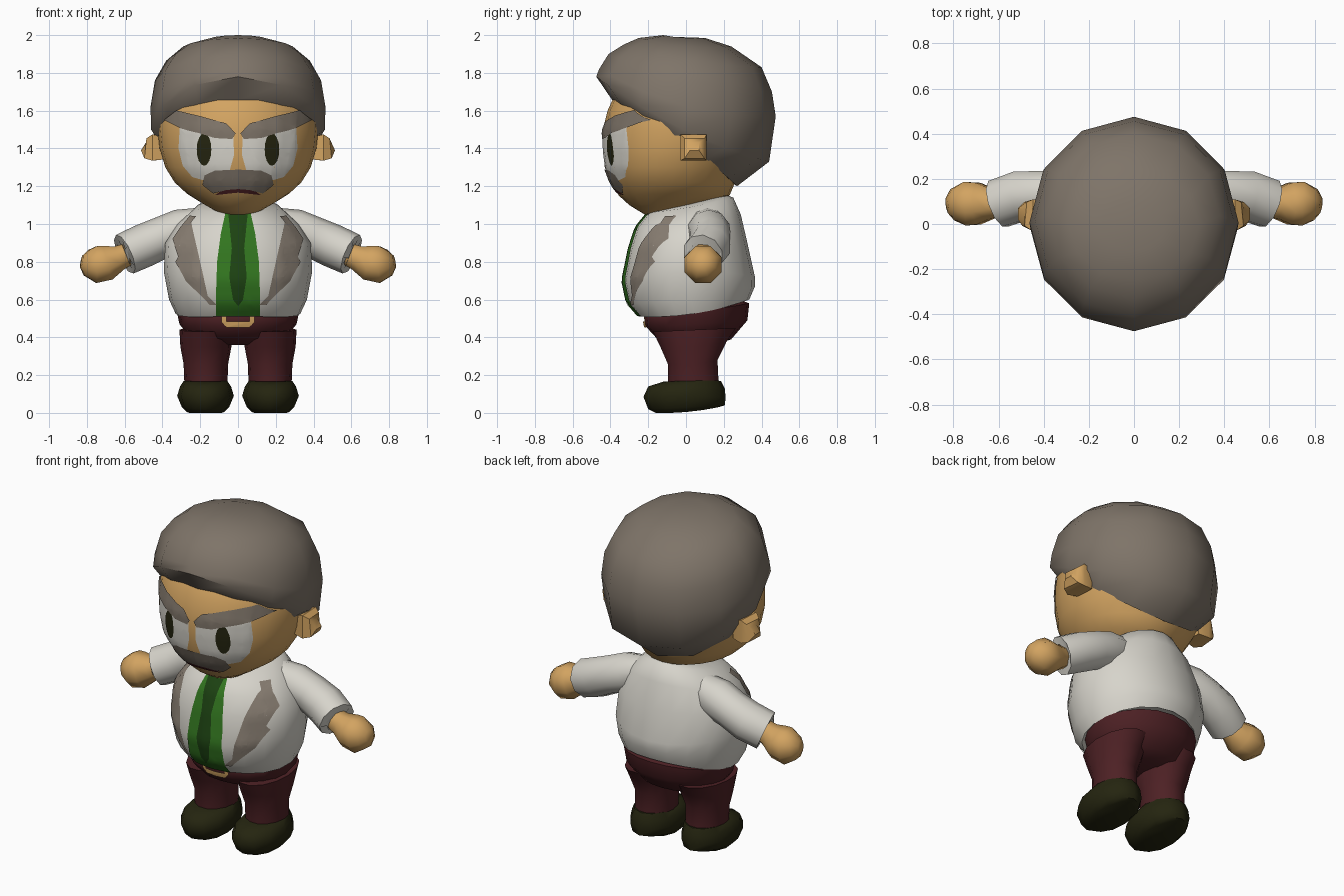
import bpy, bmesh, math
from mathutils import Vector
from mathutils.bvhtree import BVHTree

if "Cube" in bpy.data.objects:
    bpy.data.objects.remove(bpy.data.objects["Cube"])


def material(name, *rgb):
    m = bpy.data.materials.new(name)
    m.use_nodes = True
    m.diffuse_color = (*rgb, 1)
    m.node_tree.nodes["Principled BSDF"].inputs["Base Color"].default_value = (*rgb, 1)
    return m


SKIN = material("tan skin", .65, .37, .12)
HAIR = material("grey brown hair", .21, .175, .14)
SHIRT = material("off white", .68, .66, .60)
PANTS = material("dark maroon", .075, .015, .018)
SHOE = material("dark olive", .018, .018, .005)
GREEN = material("tie green", .032, .18, .014)
DARK_GREEN = material("dark green", .012, .055, .006)
STRIPE = material("stripe grey", .25, .21, .17)


def finish(name, bm, mat, angle=60):
    mesh = bpy.data.meshes.new(name)
    bm.to_mesh(mesh)
    bm.free()
    mesh.materials.append(mat)
    ob = bpy.data.objects.new(name, mesh)
    bpy.context.collection.objects.link(ob)
    bpy.ops.object.select_all(action='DESELECT')
    ob.select_set(True)
    bpy.context.view_layer.objects.active = ob
    bpy.ops.object.shade_smooth_by_angle(angle=math.radians(angle))
    return ob


def skin_rings(name, rings, mat, angle=60):
    """Bridge closed rings of points and cap both ends."""
    bm = bmesh.new()
    loops = [[bm.verts.new(p) for p in ring] for ring in rings]
    n = len(loops[0])
    for a, b in zip(loops, loops[1:]):
        for i in range(n):
            j = (i + 1) % n
            bm.faces.new((a[i], a[j], b[j], b[i]))
    bm.faces.new(loops[0][::-1])
    bm.faces.new(loops[-1])
    bmesh.ops.recalc_face_normals(bm, faces=bm.faces)
    return finish(name, bm, mat, angle)


def loft(name, rows, mat, n=20, cx=0, angle=60):
    """Rows: half width, front y, back y, then z at front, side and back."""
    rings = []
    for w, yf, yb, zf, zs, zb in rows:
        ring = []
        for i in range(n):
            a = 2 * math.pi * i / n
            u = math.sin(a)
            z = zs + u * (zb - zf) / 2 + u * u * ((zb + zf) / 2 - zs)
            ring.append((cx + w * math.cos(a), (yf + yb) / 2 + u * (yb - yf) / 2, z))
        rings.append(ring)
    return skin_rings(name, rings, mat, angle)


def tube(name, path, mat, s, n=10, angle=60):
    """Path rows: x, y, z, radius; s mirrors across x."""
    pts = [Vector((s * x, y, z)) for x, y, z, r in path]
    rings = []
    for i, p in enumerate(pts):
        d = (pts[min(i + 1, len(pts) - 1)] - pts[max(i - 1, 0)]).normalized()
        side = Vector((0, 1, 0))
        side = (side - d * side.dot(d)).normalized()
        up = d.cross(side)
        r = path[i][3]
        rings.append([p + r * (math.cos(t) * side + math.sin(t) * up)
                      for t in (2 * math.pi * (k + .5) / n for k in range(n))])
    return skin_rings(name, rings, mat, angle)


def decal(name, outline, target, offset, mat, s=1):
    """Cut a flat outline into a fine grid and press it on the target's front."""
    me = target.data
    tree = BVHTree.FromPolygons([v.co for v in me.vertices],
                                [p.vertices[:] for p in me.polygons])
    bm = bmesh.new()
    f = bm.faces.new([bm.verts.new((s * x, -1, z)) for x, z in outline])
    bmesh.ops.triangulate(bm, faces=[f])
    for axis, lo in ((0, -.45), (2, .42)):
        for k in range(45):
            co, no = Vector(), Vector()
            co[axis], no[axis] = lo + .03 * k, 1
            bmesh.ops.bisect_plane(bm, geom=bm.verts[:] + bm.edges[:] + bm.faces[:],
                                   plane_co=co, plane_no=no)
    for v in bm.verts:
        hit, normal, _, _ = tree.ray_cast(v.co, Vector((0, 1, 0)))
        if hit is None:
            hit, normal, _, _ = tree.find_nearest(Vector((v.co.x, -.2, v.co.z)))
        v.co = hit + normal * offset
    bm.normal_update()
    for face in bm.faces:
        if face.normal.y > 0:
            face.normal_flip()
    return finish(name, bm, mat)


def both(half):
    return half + [(-x, z) for x, z in reversed(half) if x > 0]


def ribbon(points, w):
    """Outline of a zigzag band, widened sideways."""
    return [(x - w, z) for x, z in points] + [(x + w, z) for x, z in reversed(points)]


# Head and hair
head = loft("head", [
    (.03, -.20, -.14, 1.04, 1.04, 1.05), (.12, -.26, -.02, 1.075, 1.07, 1.085),
    (.19, -.30, .12, 1.10, 1.11, 1.12), (.27, -.355, .23, 1.15, 1.16, 1.15),
    (.335, -.40, .26, 1.22, 1.22, 1.22), (.385, -.43, .30, 1.30, 1.30, 1.30),
    (.415, -.44, .35, 1.40, 1.40, 1.40), (.425, -.44, .38, 1.50, 1.50, 1.50),
    (.42, -.415, .38, 1.60, 1.60, 1.60), (.38, -.37, .35, 1.70, 1.70, 1.70),
    (.25, -.25, .25, 1.82, 1.82, 1.82)], SKIN, n=24)
loft("hair", [
    (.30, -.30, .20, 1.66, 1.49, 1.25), (.42, -.39, .27, 1.655, 1.47, 1.20),
    (.46, -.475, .44, 1.78, 1.50, 1.33), (.463, -.46, .475, 1.82, 1.62, 1.57),
    (.44, -.41, .455, 1.90, 1.76, 1.70), (.38, -.33, .40, 1.95, 1.865, 1.83),
    (.29, -.25, .24, 1.985, 1.94, 1.94), (.14, -.12, .10, 2.0, 1.985, 1.985)],
    HAIR, n=12, angle=50)

# Shirt
shirt = loft("shirt", [
    (.30, -.22, .30, .53, .55, .62), (.33, -.25, .335, .51, .525, .60),
    (.365, -.31, .365, .58, .60, .67), (.393, -.335, .365, .70, .75, .72),
    (.385, -.30, .325, .87, .90, .90), (.32, -.265, .29, .98, 1.0, 1.05),
    (.22, -.20, .25, 1.06, 1.09, 1.14), (.12, -.12, .20, 1.09, 1.11, 1.16)], SHIRT)

# Trousers
hips = loft("hips", [
    (.12, -.06, .15, .36, .36, .36), (.24, -.16, .24, .40, .38, .39),
    (.31, -.215, .325, .46, .47, .49), (.325, -.225, .335, .53, .54, .58),
    (.28, -.19, .28, .56, .57, .60)], PANTS)

for s, side in ((1, "left"), (-1, "right")):
    # Limbs
    loft(side + "_leg", [
        (.11, -.09, .17, .12, .12, .12), (.115, -.10, .175, .18, .18, .18),
        (.118, -.10, .17, .26, .26, .28), (.135, -.14, .22, .35, .35, .38),
        (.14, -.18, .27, .43, .44, .45)], PANTS, n=14, cx=.17 * s)
    loft(side + "_shoe", [
        (.10, -.16, .17, .0, .005, .03), (.125, -.20, .205, .02, .03, .04),
        (.15, -.225, .21, .085, .09, .08), (.135, -.20, .205, .14, .14, .13),
        (.115, -.12, .185, .165, .17, .17)], SHOE, n=12, cx=.172 * s)
    tube(side + "_sleeve", [
        (.18, .11, 1.0, .09), (.30, .12, .965, .115), (.40, .13, .93, .11),
        (.50, .125, .885, .115), (.60, .09, .84, .112), (.595, .09, .842, .075)],
        SHIRT, s)
    tube(side + "_hand", [
        (.56, .09, .85, .06), (.63, .09, .82, .072), (.69, .09, .795, .10),
        (.75, .09, .785, .105), (.80, .085, .795, .075), (.828, .08, .80, .035)],
        SKIN, s, n=8)
    tube(side + "_ear", [
        (.38, .04, 1.40, .08), (.45, .04, 1.405, .098), (.485, .045, 1.40, .075),
        (.50, .045, 1.41, .035)], SKIN, s, n=4, angle=35)

    # Eyes
    decal(side + "_eye_white", [
        (.022, 1.47), (.022, 1.36), (.045, 1.28), (.09, 1.24), (.17, 1.23), (.24, 1.25),
        (.29, 1.31), (.312, 1.40), (.305, 1.52), (.18, 1.50)], head, .004, SHIRT, s)
    decal(side + "_pupil", [
        (.177 + .038 * math.cos(t), 1.395 + .086 * math.sin(t))
        for t in (math.pi * k / 8 for k in range(16))], head, .006, SHOE, s)
    decal(side + "_eyebrow", [
        (.012, 1.48), (.06, 1.53), (.20, 1.57), (.32, 1.60), (.385, 1.55),
        (.30, 1.505), (.20, 1.48), (.12, 1.455), (.03, 1.45)], head, .008, HAIR, s)

    # Zigzag trim on the shirt front
    decal(side + "_trim", ribbon([
        (.235, 1.04), (.285, .98), (.325, .92), (.255, .89), (.31, .80), (.255, .70),
        (.13, .575)], .018), shirt, .005, STRIPE, s)

# Mouth and moustache
decal("mouth", both([(0, 1.20), (.07, 1.19), (.12, 1.155), (.05, 1.163), (0, 1.168)]),
      head, .004, PANTS)
decal("moustache", both([(0, 1.29), (.12, 1.285), (.175, 1.26), (.185, 1.21),
                         (.13, 1.165), (.06, 1.183), (0, 1.188)]), head, .006, HAIR)

# Tie and belt buckle
decal("tie", both([(.065, 1.06), (.09, .95), (.11, .80), (.115, .65), (.115, .515)]),
      shirt, .005, GREEN)
decal("tie_stripe", both([(.05, 1.045), (.022, .98), (.045, .72), (.025, .60), (0, .57)]),
      shirt, .008, DARK_GREEN)
decal("buckle", [(-.085, .53), (-.085, .48), (-.06, .458), (.06, .458), (.085, .48),
                 (.085, .53), (.06, .53), (.06, .485), (-.06, .485), (-.06, .53)],
      hips, .009, SKIN)
